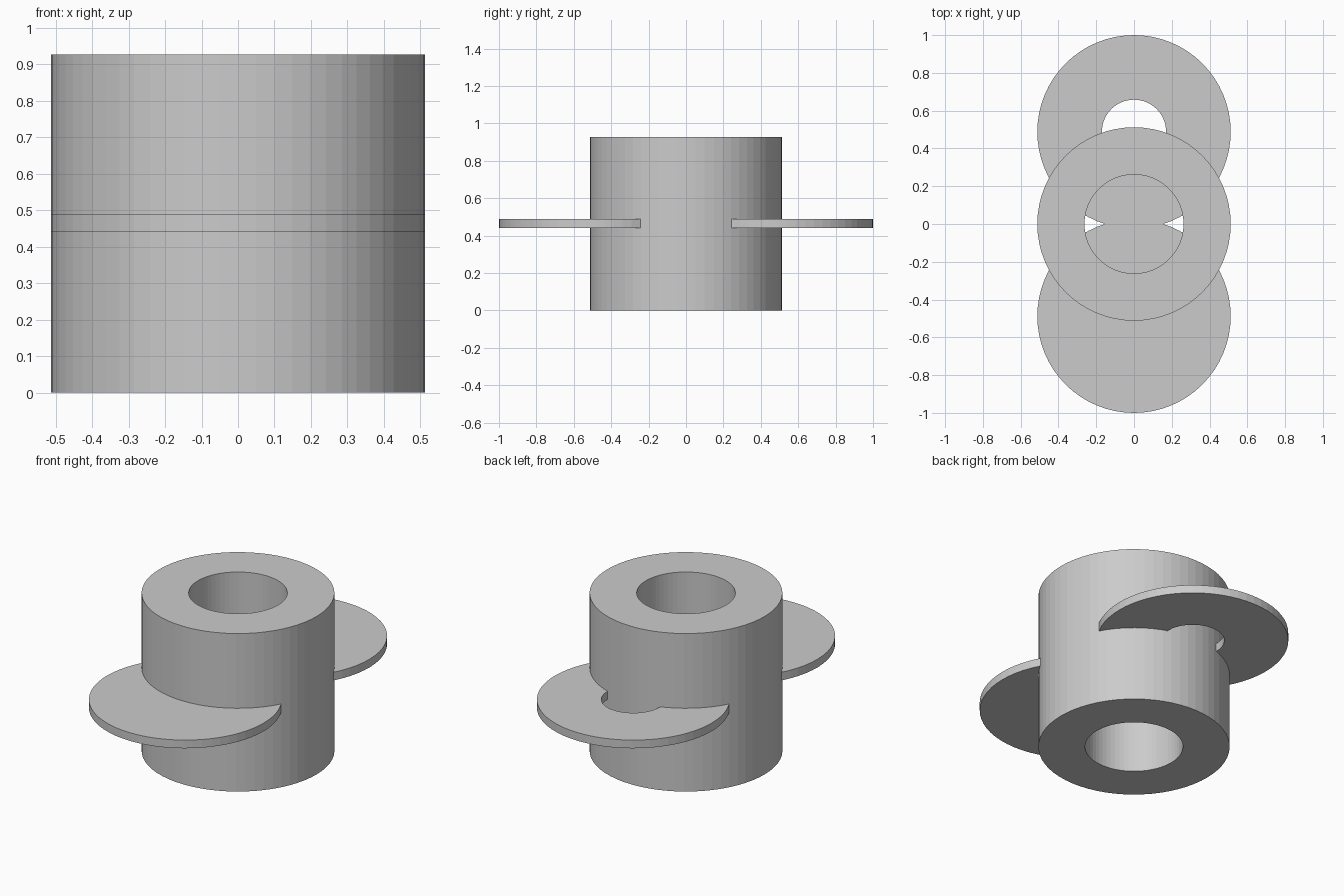
import bpy, bmesh
from math import sin, cos, tau

if "Cube" in bpy.data.objects:
    bpy.data.objects.remove(bpy.data.objects["Cube"])

SEG = 64


def ring_part(name, y, r_out, r_in, z0, z1):
    """Flat-faced disc, or tube when r_in > 0, standing on z0."""
    bm = bmesh.new()

    def loop(r, z):
        return [bm.verts.new((r * cos(tau * i / SEG), y + r * sin(tau * i / SEG), z))
                for i in range(SEG)]

    def bridge(a, b):
        for i in range(SEG):
            j = (i + 1) % SEG
            bm.faces.new((a[i], a[j], b[j], b[i]))

    bottom, top = loop(r_out, z0), loop(r_out, z1)
    bridge(bottom, top)
    if r_in > 0:
        in_bottom, in_top = loop(r_in, z0), loop(r_in, z1)
        bridge(top, in_top)
        bridge(in_top, in_bottom)
        bridge(in_bottom, bottom)
    else:
        bm.faces.new(top)
        bm.faces.new(bottom[::-1])
    bmesh.ops.recalc_face_normals(bm, faces=bm.faces)
    mesh = bpy.data.meshes.new(name)
    bm.to_mesh(mesh)
    bm.free()
    obj = bpy.data.objects.new(name, mesh)
    bpy.context.collection.objects.link(obj)
    return obj


# Upright tube with a through bore
ring_part("tube_body", 0, 0.512, 0.262, 0, 0.926)
# Solid flange disc at the front
ring_part("front_disc", -0.488, 0.512, 0, 0.44, 0.488)
# Flange disc with a hole at the back
ring_part("back_disc", 0.488, 0.512, 0.17, 0.44, 0.488)
